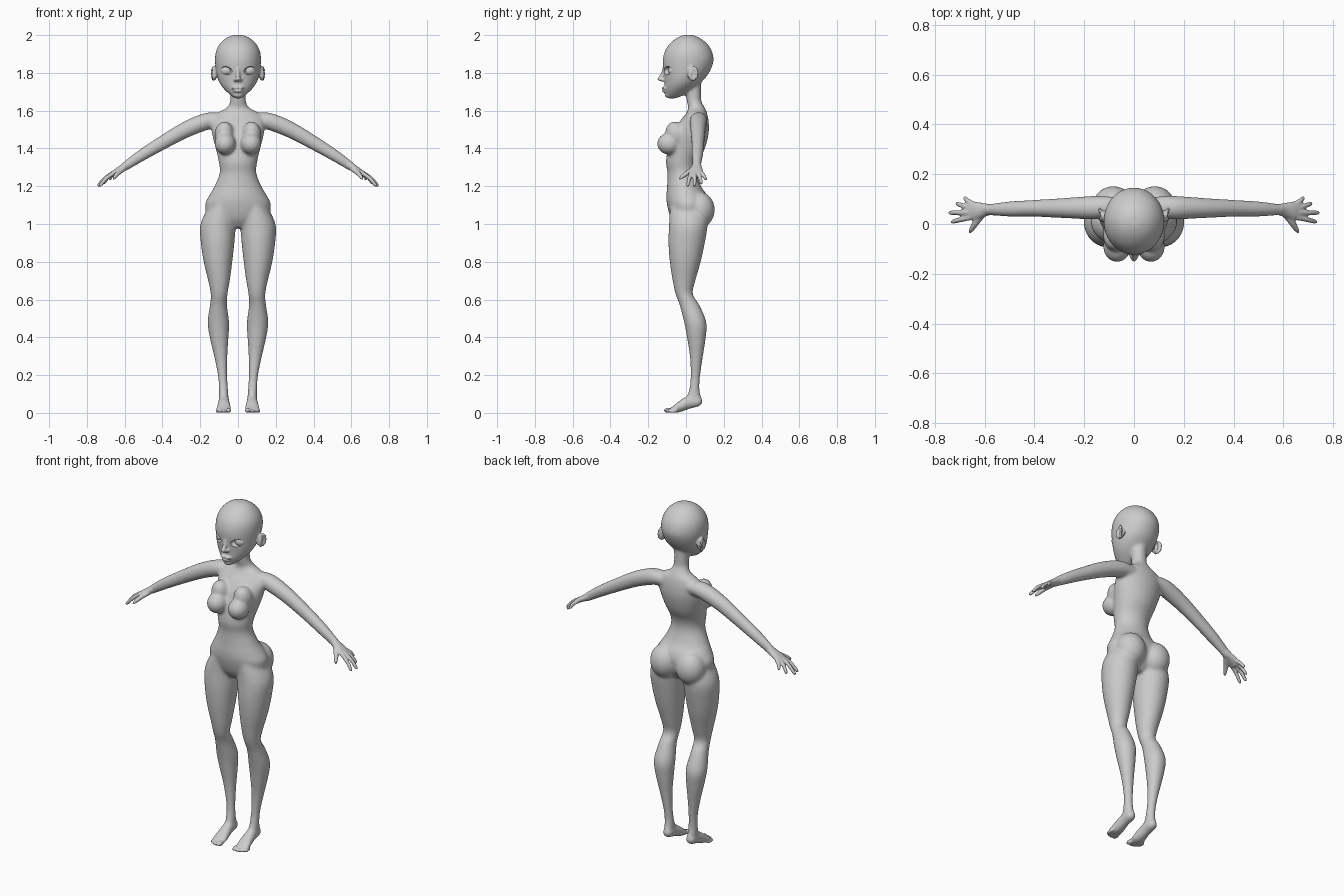
import bpy, bmesh, math
from mathutils import Vector, Matrix, Euler

X, Y, Z = Vector((1, 0, 0)), Vector((0, 1, 0)), Vector((0, 0, 1))


def spline(rows, steps=4):
    """Catmull-Rom interpolation through rows of numbers."""
    out, n = [], len(rows)
    for i in range(n - 1):
        a, b, c, d = (rows[max(0, min(n - 1, i + k))] for k in (-1, 0, 1, 2))
        for j in range(steps):
            t = j / steps
            out.append([0.5 * (2 * q + (r - p) * t + (2 * p - 5 * q + 4 * r - s) * t * t
                               + (3 * q - p - 3 * r + s) * t ** 3)
                        for p, q, r, s in zip(a, b, c, d)])
    out.append(list(rows[-1]))
    return out


def loft(bm, rows, u, v=None, side=1, seg=28):
    """Elliptical rings (x, y, z, ru, rv); v follows the path when not given."""
    pts = spline(rows)
    rings = []
    for i, (x, y, z, ru, rv) in enumerate(pts):
        w = v
        if w is None:
            t = Vector(pts[min(i + 1, len(pts) - 1)][:3]) - Vector(pts[max(i - 1, 0)][:3])
            w = t.cross(u).normalized()
        ring = []
        for k in range(seg):
            a = 2 * math.pi * k / seg
            p = Vector((x, y, z)) + u * (ru * math.cos(a)) + w * (rv * math.sin(a))
            ring.append(bm.verts.new((p.x * side, p.y, p.z)))
        rings.append(ring)
    faces = [bm.faces.new((r[k], r[(k + 1) % seg], q[(k + 1) % seg], q[k]))
             for r, q in zip(rings, rings[1:]) for k in range(seg)]
    faces += [bm.faces.new(rings[0]), bm.faces.new(rings[-1])]
    bmesh.ops.recalc_face_normals(bm, faces=faces)


def ball(bm, c, r, rot=(0, 0, 0)):
    m = Matrix.LocRotScale(Vector(c), Euler([math.radians(a) for a in rot]), Vector(r))
    bmesh.ops.create_icosphere(bm, subdivisions=4, radius=1, matrix=m)


def stack(rows):
    """Rows (z, front, back, half width) to rings."""
    return [(0, (f + b) / 2, z, w, (b - f) / 2) for z, f, b, w in rows]


def make(name, bm):
    me = bpy.data.meshes.new(name)
    bm.to_mesh(me)
    bm.free()
    ob = bpy.data.objects.new(name, me)
    bpy.context.collection.objects.link(ob)
    return ob


def bake(ob):
    dg = bpy.context.evaluated_depsgraph_get()
    me = bpy.data.meshes.new_from_object(ob.evaluated_get(dg))
    ob.modifiers.clear()
    ob.data = me


def fuse(ob, voxel, smooth):
    m = ob.modifiers.new("fuse", 'REMESH')
    m.mode, m.voxel_size = 'VOXEL', voxel
    s = ob.modifiers.new("soften", 'SMOOTH')
    s.factor, s.iterations = 0.5, smooth
    bake(ob)


# torso and neck
bm = bmesh.new()
loft(bm, stack([
    (.98, -.045, .06, .05), (1.03, -.08, .1, .15), (1.1, -.1, .12, .174), (1.15, -.104, .112, .153),
    (1.2, -.1, .08, .124), (1.27, -.098, .058, .097), (1.33, -.106, .065, .102), (1.4, -.095, .1, .118),
    (1.48, -.07, .12, .138), (1.54, -.035, .12, .142), (1.585, .0, .112, .115), (1.615, .012, .1, .06),
    (1.65, .004, .082, .042), (1.69, 0, .08, .041), (1.75, 0, .08, .041)]), X, Y, seg=40)

# head
loft(bm, stack([
    (1.664, -.095, -.06, .014), (1.68, -.108, -.015, .038), (1.72, -.113, .045, .08), (1.76, -.115, .09, .104),
    (1.8, -.119, .122, .115), (1.86, -.124, .146, .122), (1.91, -.114, .139, .118), (1.95, -.09, .116, .099),
    (1.983, -.052, .077, .066), (2.001, -.012, .037, .026)]), X, Y, seg=40)

leg = [(1.1, .01, .15, -.085, .11), (1.0, .011, .199, -.09, .115), (.9, .019, .197, -.093, .1),
       (.8, .03, .182, -.086, .078), (.7, .043, .158, -.071, .05), (.63, .055, .145, -.056, .036),
       (.57, .058, .149, -.034, .072), (.48, .047, .161, -.01, .108), (.4, .05, .15, .005, .105),
       (.3, .056, .127, .02, .09), (.2, .057, .107, .024, .076), (.13, .053, .102, .018, .071),
       (.07, .05, .1, .0, .082), (.042, .055, .095, .015, .075)]
arm = [(.08, .07, 1.55, .04, .035), (.16, .066, 1.545, .047, .045), (.275, .064, 1.5, .041, .043),
       (.4, .063, 1.43, .034, .037), (.5, .06, 1.37, .031, .032), (.58, .058, 1.317, .023, .026),
       (.61, .057, 1.295, .026, .021)]

for s in (1, -1):
    # legs, hips and arms
    loft(bm, [((a + b) / 2, (f + k) / 2, z, (b - a) / 2, (k - f) / 2) for z, a, b, f, k in leg], X, Y, s)
    loft(bm, arm, Y, side=s)
    ball(bm, (.083 * s, .072, 1.075), (.083, .08, .095))
    # breasts
    ball(bm, (.068 * s, -.09, 1.425), (.056, .063, .058))
    ball(bm, (.072 * s, -.05, 1.475), (.052, .056, .07), (25, 0, 0))
    # feet
    loft(bm, [(.075, .086, .062, .012, .014), (.075, .068, .06, .027, .026), (.075, .02, .058, .029, .037),
              (.075, -.03, .036, .036, .032), (.076, -.065, .019, .042, .019), (.078, -.088, .012, .036, .01)],
         X, Z, s)
body = make("body", bm)
fuse(body, .007, 10)

# fine details, fused onto the softened body
bm = bmesh.new()
bm.from_mesh(body.data)
fingers = [((.655, .026, 1.272), (.735, .008, 1.2)), ((.66, .046, 1.273), (.745, .045, 1.2)),
           ((.655, .064, 1.272), (.715, .083, 1.213)), ((.645, .08, 1.274), (.682, .105, 1.235))]
for s in (1, -1):
    # palm
    loft(bm, [(.58, .058, 1.317, .022, .023), (.61, .055, 1.298, .03, .019), (.64, .053, 1.28, .037, .016),
              (.665, .052, 1.263, .034, .013)], Y, side=s)
    # fingers and thumb
    for a, b in fingers:
        a, b = Vector(a), Vector(b)
        m = a.lerp(b, .5) + Vector((.003, 0, .005))
        loft(bm, [(*a, .011, .011), (*m, .0105, .0105), (*a.lerp(b, .9), .009, .009), (*b, .004, .004)],
             Y, side=s, seg=16)
    loft(bm, [(.605, .045, 1.293, .016, .014), (.632, .01, 1.272, .014, .013), (.65, -.018, 1.252, .011, .011),
              (.661, -.035, 1.237, .005, .006)], Vector((.7, .6, 0)).normalized(), side=s, seg=16)
    # toes
    for x, y, r in ((.05, -.104, .0135), (.069, -.104, .01), (.084, -.099, .0095),
                    (.097, -.091, .009), (.109, -.082, .0085)):
        ball(bm, (x * s, y + .012, r), (r, .026, r))
    # ears with a raised rim
    ball(bm, (.124 * s, .034, 1.795), (.011, .026, .037), (-12, 0, 28 * s))
    for k in range(9):
        a = math.radians(-70 + k * 35)
        ball(bm, ((.129 + .009 * math.cos(a)) * s, .036 + .021 * math.cos(a), 1.797 + .031 * math.sin(a)),
             (.007, .01, .01))
# nose, lips and chin
loft(bm, [(0, -.112, 1.835, .012, .01), (0, -.12, 1.8, .01, .012), (0, -.132, 1.772, .013, .015),
          (0, -.125, 1.755, .012, .008)], X, Y, seg=16)
ball(bm, (0, -.134, 1.768), (.014, .017, .012))
for x in (-.013, .013):
    ball(bm, (x, -.12, 1.763), (.01, .014, .009))
    ball(bm, (x, -.112, 1.721), (.022, .016, .0075), (0, math.copysign(8, x), 0))
ball(bm, (0, -.111, 1.704), (.026, .016, .008))
ball(bm, (0, -.092, 1.684), (.026, .021, .017))
bm.to_mesh(body.data)
bm.free()
fuse(body, .005, 4)

# almond eye sockets
bm = bmesh.new()
for s in (1, -1):
    ball(bm, (.064 * s, -.1, 1.812), (.036, .024, .022), (0, -8 * s, 24 * s))
cutter = make("eye_socket_cutter", bm)
cutter.hide_render = True
cut = body.modifiers.new("sockets", 'BOOLEAN')
cut.operation, cut.object, cut.solver = 'DIFFERENCE', cutter, 'EXACT'
bake(body)
bpy.data.objects.remove(cutter)

# eyeballs
bm = bmesh.new()
for s in (1, -1):
    ball(bm, (.061 * s, -.063, 1.812), (.033, .031, .03))
eyes = make("eyeballs", bm)

# smooth shading
for ob in (body, eyes):
    bpy.ops.object.select_all(action='DESELECT')
    ob.select_set(True)
    bpy.context.view_layer.objects.active = ob
    bpy.ops.object.shade_smooth_by_angle(angle=math.radians(40))
